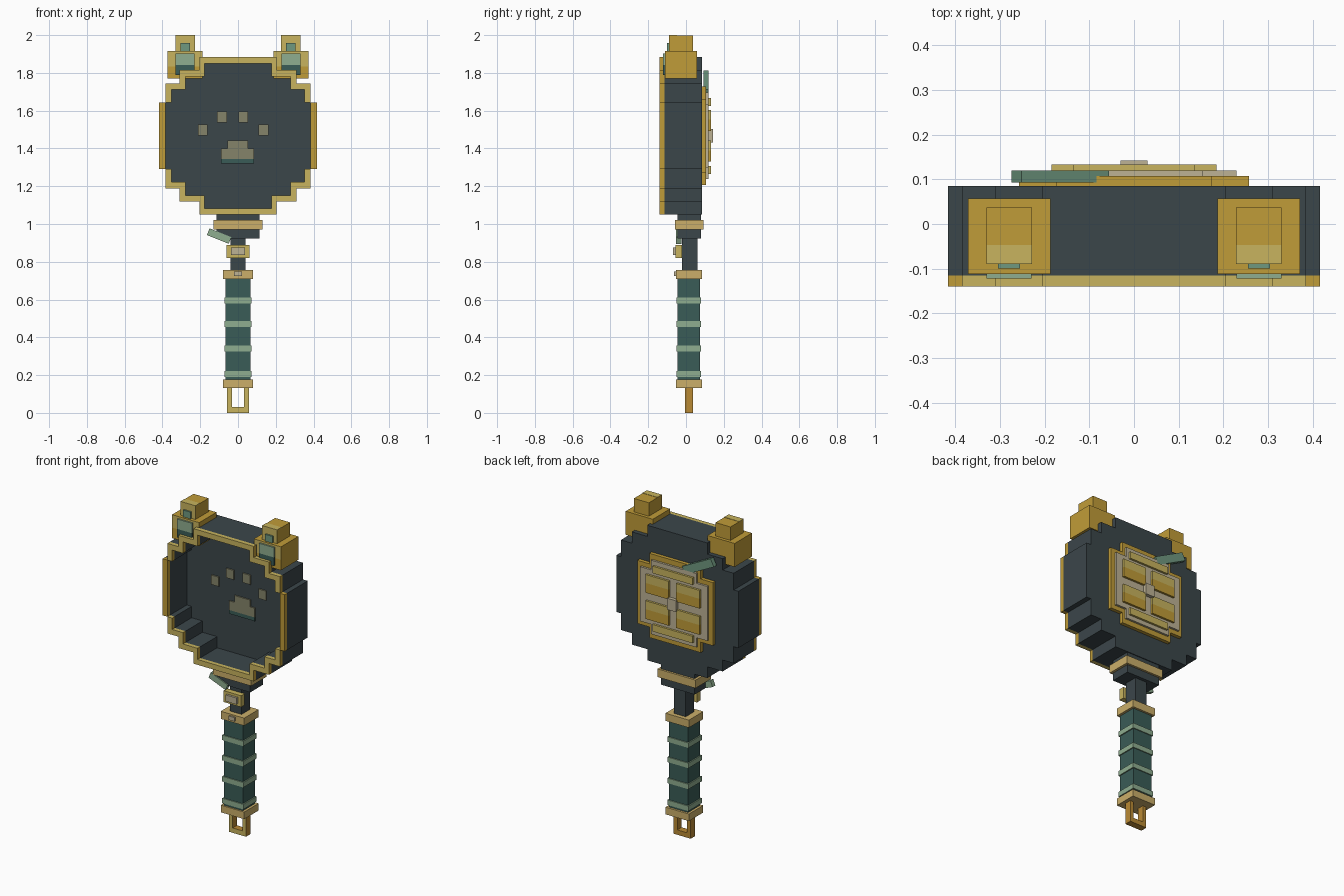
import bpy, bmesh, math
from mathutils import Matrix

if "Cube" in bpy.data.objects:
    bpy.data.objects.remove(bpy.data.objects["Cube"], do_unlink=True)


def material(name, hex_code):
    rgb = [int(hex_code[i:i + 2], 16) / 255 for i in (0, 2, 4)]
    lin = [c / 12.92 if c < 0.04045 else ((c + 0.055) / 1.055) ** 2.4 for c in rgb]
    m = bpy.data.materials.new(name)
    m.use_nodes = True
    m.diffuse_color = (*lin, 1)
    b = next(n for n in m.node_tree.nodes if n.type == 'BSDF_PRINCIPLED')
    b.inputs["Base Color"].default_value = (*lin, 1)
    b.inputs["Roughness"].default_value = 0.8
    return m


IRON = material("charcoal iron", "3B464A")
GOLD = material("gold", "C09C38")
PALE = material("pale gold", "C8B45E")
TAN = material("tan brass", "CBAF6A")
BRONZE = material("bronze", "BA8A34")
GRIP = material("dark green", "3A5C57")
LEAF = material("light green", "8FAE90")
MOSS = material("mid green", "6F9880")
IVORY = material("ivory", "BDB295")
OLIVE = material("olive", "85846A")


def finish(name, bm, mats):
    bmesh.ops.recalc_face_normals(bm, faces=bm.faces)
    me = bpy.data.meshes.new(name)
    bm.to_mesh(me)
    bm.free()
    for m in mats:
        me.materials.append(m)
    ob = bpy.data.objects.new(name, me)
    bpy.context.collection.objects.link(ob)
    return ob


def box(name, x, y, z, mat, tilt=0, front=None):
    """Box from (min, max) ranges; optional tilt about y and front colour."""
    bm = bmesh.new()
    bmesh.ops.create_cube(bm, size=1)
    size = [r[1] - r[0] for r in (x, y, z)]
    mid = [(r[0] + r[1]) / 2 for r in (x, y, z)]
    bmesh.ops.scale(bm, vec=size, verts=bm.verts)
    bmesh.ops.rotate(bm, matrix=Matrix.Rotation(math.radians(tilt), 3, 'Y'), verts=bm.verts)
    bmesh.ops.translate(bm, vec=mid, verts=bm.verts)
    bm.normal_update()
    if front:
        for f in bm.faces:
            f.material_index = int(f.normal.y < -0.9)
    return finish(name, bm, [mat, front] if front else [mat])


def outline(steps, zc):
    """Closed stepped outline from (half width, half height), widest last."""
    q = []
    for i, (w, h) in enumerate(steps):
        if i:
            q.append((steps[i - 1][0], h))
        q.append((w, h))
    right = q + [(x, -z) for x, z in reversed(q)]
    return [(x, z + zc) for x, z in right + [(-x, -z) for x, z in right]]


def loft(bm, loops, caps):
    """Join outlines given as (points, y) with quads."""
    rings = [[bm.verts.new((x, y, z)) for x, z in pts] for pts, y in loops]
    n = len(rings[0])
    pairs = list(zip(rings, rings[1:]))
    if caps:
        bm.faces.new(rings[0])
        bm.faces.new(rings[-1])
    else:
        pairs.append((rings[-1], rings[0]))
    for a, b in pairs:
        for i in range(n):
            bm.faces.new((a[i], a[(i + 1) % n], b[(i + 1) % n], b[i]))


ZC = 1.467
outer = outline([(0.205, 0.417), (0.31, 0.348), (0.385, 0.278), (0.417, 0.175)], ZC)
inner = outline([(0.178, 0.384), (0.278, 0.315), (0.352, 0.245), (0.385, 0.175)], ZC)

# Hollow pan, open to the front
bm = bmesh.new()
loft(bm, [(outer, 0.085), (outer, -0.115), (inner, -0.115), (inner, 0.05)], True)
finish("pan_body", bm, [IRON])

# Gold rim, with deeper gold on the sides and side columns
bm = bmesh.new()
loft(bm, [(outer, -0.115), (outer, -0.14), (inner, -0.14), (inner, -0.115)], False)
bm.normal_update()
for f in bm.faces:
    c = f.calc_center_median()
    if abs(f.normal.y) < 0.5 and abs(f.normal.z) < 0.5 or abs(c.x) > 0.39:
        f.material_index = 1
finish("pan_rim", bm, [PALE, GOLD])

# Paw mark on the pan floor
for i, (x, z) in enumerate([(-0.187, 1.497), (-0.085, 1.566), (0.028, 1.566), (0.135, 1.497)]):
    box(f"paw_toe_{i + 1}", (x - 0.026, x + 0.026), (0.042, 0.052), (z - 0.029, z + 0.029), OLIVE)
box("paw_pad_top", (-0.055, 0.053), (0.042, 0.052), (1.40, 1.442), OLIVE)
box("paw_pad", (-0.09, 0.085), (0.042, 0.052), (1.343, 1.40), OLIVE)
box("paw_pad_base", (-0.09, 0.085), (0.042, 0.052), (1.32, 1.343), GRIP)

# Layered ornament on the back
for name, steps, y0, y1, mat in [
        ("back_plate", [(0.175, 0.26), (0.258, 0.195)], 0.08, 0.107, GOLD),
        ("back_inlay", [(0.155, 0.228), (0.23, 0.168)], 0.10, 0.12, IVORY)]:
    bm = bmesh.new()
    pts = outline(steps, ZC)
    loft(bm, [(pts, y0), (pts, y1)], True)
    finish(name, bm, [mat])
for s, side in ((-1, "right"), (1, "left")):
    xr = tuple(sorted((s * 0.025, s * 0.185)))
    for z, row in ((1.33, "lower"), (1.492, "upper")):
        box(f"{row}_{side}_tile_bottom", xr, (0.115, 0.133), (z, z + 0.06), GOLD)
        box(f"{row}_{side}_tile_top", xr, (0.115, 0.133), (z + 0.06, z + 0.112), PALE)
for z, row in ((1.265, "lower"), (1.625, "upper")):
    box(f"{row}_back_bar", (-0.137, 0.137), (0.115, 0.133), (z, z + 0.043), PALE)
box("back_stud", (-0.03, 0.03), (0.115, 0.142), (1.432, 1.502), IVORY)
box("back_leaf", (-0.275, -0.055), (0.093, 0.12), (1.715, 1.765), MOSS, tilt=27)

# Ears with green inner panels
for s, side in ((-1, "right"), (1, "left")):
    def ear(part, a, b, y, z, mat, front=None):
        box(f"{side}_ear_{part}", tuple(sorted((s * a, s * b))), y, z, mat, front=front)
    ear("base", 0.187, 0.372, (-0.112, 0.057), (1.77, 1.835), GOLD)
    ear("upper", 0.187, 0.372, (-0.112, 0.057), (1.835, 1.915), GOLD, PALE)
    ear("tip", 0.228, 0.33, (-0.09, 0.037), (1.915, 1.998), GOLD, PALE)
    ear("tip_highlight", 0.228, 0.33, (-0.09, -0.047), (1.995, 2.0), PALE)
    ear("panel", 0.23, 0.33, (-0.122, -0.11), (1.842, 1.903), LEAF)
    ear("panel_base", 0.23, 0.33, (-0.122, -0.11), (1.79, 1.842), GRIP)
    ear("tip_panel", 0.255, 0.305, (-0.10, -0.088), (1.915, 1.957), MOSS)

# Neck, collar, leaf and buckle
box("neck_block", (-0.115, 0.115), (-0.045, 0.08), (0.922, 1.055), IRON)
box("neck_collar", (-0.13, 0.13), (-0.057, 0.093), (0.97, 1.02), TAN)
box("neck_leaf", (-0.162, -0.038), (-0.052, -0.024), (0.917, 0.955), LEAF, tilt=22)
box("stem", (-0.04, 0.04), (-0.022, 0.06), (0.74, 0.94), IRON)
box("buckle", (-0.06, 0.06), (-0.055, -0.02), (0.82, 0.89), PALE)
box("buckle_inset", (-0.037, 0.037), (-0.068, -0.05), (0.835, 0.875), IVORY)

# Grip with raised bands and end collars
box("grip", (-0.065, 0.065), (-0.045, 0.073), (0.16, 0.73), GRIP)
for i, z in enumerate((0.19, 0.325, 0.455, 0.58)):
    box(f"grip_band_{i + 1}", (-0.072, 0.072), (-0.051, 0.079), (z, z + 0.031), LEAF)
for name, z0, z1 in (("upper_grip_collar", 0.71, 0.757), ("lower_grip_collar", 0.133, 0.177)):
    box(name, (-0.08, 0.08), (-0.054, 0.086), (z0, z1), TAN)
box("collar_rivet", (-0.02, 0.02), (-0.064, -0.05), (0.724, 0.748), IVORY)

# Hanging loop
for s, side in ((-1, "right"), (1, "left")):
    box(f"{side}_loop_post", tuple(sorted((s * 0.033, s * 0.058))), (-0.005, 0.037), (0, 0.14), BRONZE, front=PALE)
box("loop_bottom", (-0.033, 0.033), (-0.005, 0.037), (0, 0.03), BRONZE, front=PALE)
